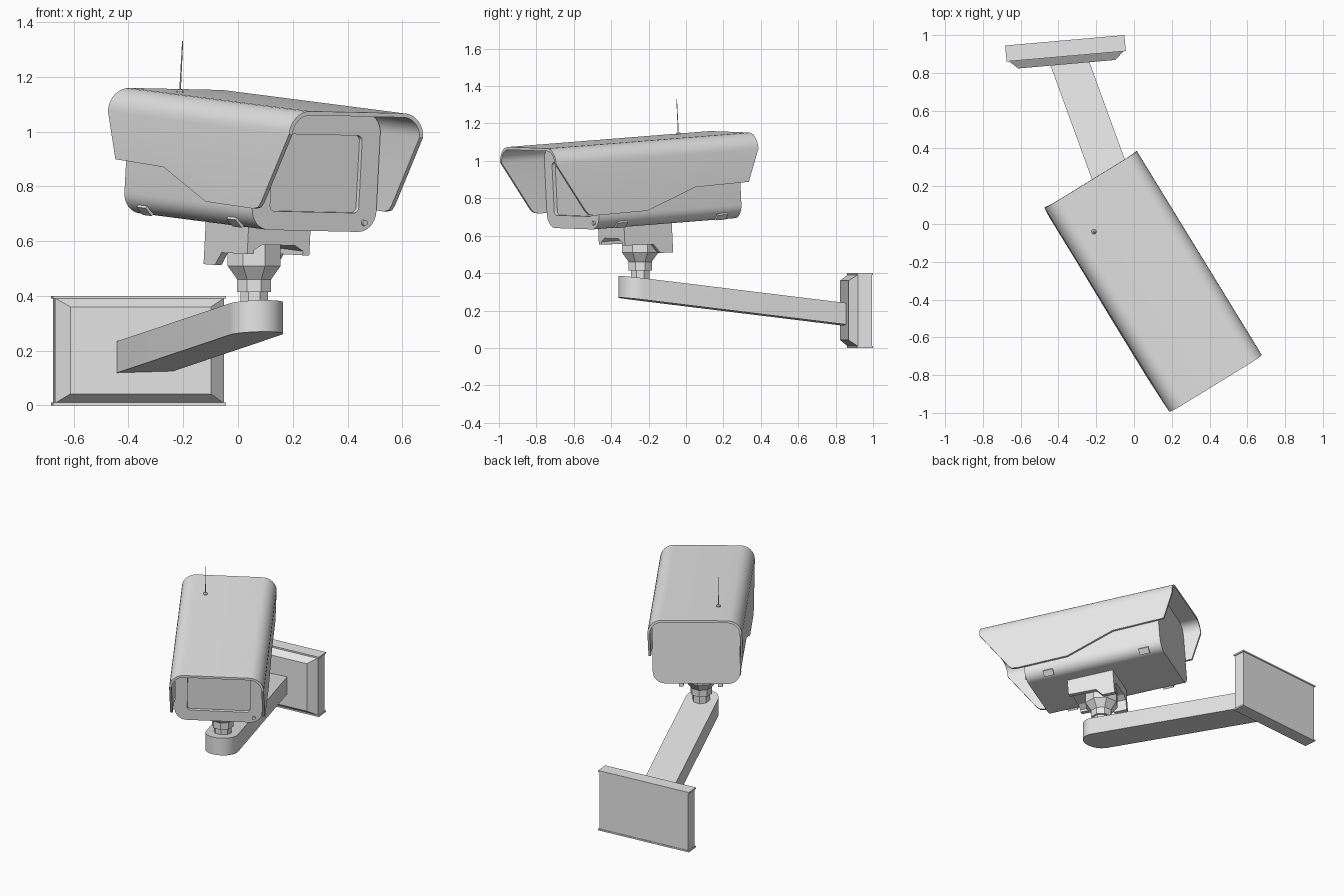
import bpy, bmesh, math
from mathutils import Matrix, Vector

if "Cube" in bpy.data.objects:
    bpy.data.objects.remove(bpy.data.objects["Cube"])

grey = bpy.data.materials.new("light_grey")
grey.diffuse_color = (0.8, 0.8, 0.8, 1)
grey.use_nodes = True
grey.node_tree.nodes["Principled BSDF"].inputs["Base Color"].default_value = grey.diffuse_color


def loft(name, rings):
    """Join matching rings of points into one closed solid."""
    bm = bmesh.new()
    vr = [[bm.verts.new(p) for p in r] for r in rings]
    n = len(vr[0])
    for a, b in zip(vr, vr[1:]):
        for i in range(n):
            j = (i + 1) % n
            bm.faces.new((a[i], a[j], b[j], b[i]))
    bm.faces.new(vr[0])
    bm.faces.new(vr[-1])
    bmesh.ops.recalc_face_normals(bm, faces=bm.faces[:])
    me = bpy.data.meshes.new(name)
    bm.to_mesh(me)
    bm.free()
    me.materials.append(grey)
    ob = bpy.data.objects.new(name, me)
    bpy.context.collection.objects.link(ob)
    return ob


def prism(name, pts, axis, a, b):
    """Extrude a 2D outline along x, y or z."""
    place = {"x": lambda p, t: (t, p[0], p[1]),
             "y": lambda p, t: (p[0], t, p[1]),
             "z": lambda p, t: (p[0], p[1], t)}[axis]
    return loft(name, [[place(p, t) for p in pts] for t in (a, b)])


def box(name, x, y, z):
    return prism(name, [(x[0], y[0]), (x[1], y[0]), (x[1], y[1]), (x[0], y[1])], "z", *z)


def arc(cx, cy, r, a0, a1, n=8):
    return [(cx + r * math.cos(math.radians(a0 + (a1 - a0) * i / n)),
             cy + r * math.sin(math.radians(a0 + (a1 - a0) * i / n))) for i in range(n + 1)]


def rounded(hw, z0, z1, r0, r1):
    """Rounded rectangle, r0 at the bottom corners and r1 at the top."""
    return (arc(hw - r1, z1 - r1, r1, 0, 90) + arc(-hw + r1, z1 - r1, r1, 90, 180)
            + arc(-hw + r0, z0 + r0, r0, 180, 270) + arc(hw - r0, z0 + r0, r0, 270, 360))


def lathe(name, prof, sides, at=(0, 0)):
    return loft(name, [[(at[0] + r * math.cos(2 * math.pi * (i + 0.5) / sides),
                         at[1] + r * math.sin(2 * math.pi * (i + 0.5) / sides), z)
                        for i in range(sides)] for r, z in prof])


def cut(ob, cutter, op):
    mod = ob.modifiers.new("cut", "BOOLEAN")
    mod.operation, mod.solver, mod.object = op, "EXACT", cutter
    bpy.context.view_layer.update()
    ev = ob.evaluated_get(bpy.context.evaluated_depsgraph_get())
    me = bpy.data.meshes.new_from_object(ev)
    ob.modifiers.clear()
    ob.data = me
    bpy.data.objects.remove(cutter)


def smooth(ob):
    bpy.ops.object.select_all(action="DESELECT")
    ob.select_set(True)
    bpy.context.view_layer.objects.active = ob
    bpy.ops.object.shade_smooth_by_angle(angle=math.radians(30))


# Camera head, built level with its front at -y and the hood top at z = 0
head = []

# Hood: arched shell trimmed by its side outline
W, T, R = 0.2875, 0.015, 0.088
outer = [(W, -0.6)] + arc(W - R, -R, R, 0, 90) + arc(-W + R, -R, R, 90, 180) + [(-W, -0.6)]
inner = ([(-W + T, -0.6)] + arc(-W + R, -R, R - T, 180, 90)
         + arc(W - R, -R, R - T, 90, 0) + [(W - T, -0.6)])
hood = prism("sun_hood", outer + inner, "y", -0.7, 0.7)
side = [(0.635, 0.1), (0.635, -0.085), (0.565, -0.258), (0.228, -0.264), (-0.078, -0.37),
        (-0.41, -0.373), (-0.445, -0.366), (-0.465, -0.345), (-0.635, -0.085), (-0.635, 0.1)]
cut(hood, prism("hood_cutter", side, "x", -0.5, 0.5), "INTERSECT")
head.append(hood)

# Housing with a recessed front window
body = prism("housing", rounded(0.266, -0.452, -0.015, 0.075, 0.075), "y", -0.37, 0.525)
cut(body, prism("window_cutter", rounded(0.19, -0.383, -0.1, 0.02, 0.02), "y", -0.45, -0.35),
    "DIFFERENCE")
head.append(body)

# Front screw
head.append(prism("front_screw", arc(0.215, -0.418, 0.011, 0, 330, 11), "y", -0.38, -0.36))

# Latches on the rounded lower edges
for sx in (-1, 1):
    for y in (-0.22, 0.41):
        latch = box("latch", (-0.02, 0.02), (-0.032, 0.032), (-0.012, 0.006))
        latch.data.transform(Matrix.Translation((sx * 0.24, y, -0.43))
                             @ Matrix.Rotation(-sx * math.radians(45), 4, "Y"))
        head.append(latch)

# Antenna
head.append(lathe("antenna_base", [(0.013, -0.01), (0.013, 0.006), (0.006, 0.012)], 10, (-0.131, 0.394)))
head.append(lathe("antenna_rod", [(0.003, 0), (0.002, 0.19)], 6, (-0.131, 0.394)))

# Bracket under the housing: web block with a side leg on each edge
web = [(-0.1325, -0.44), (-0.1325, -0.54), (-0.105, -0.54), (-0.07, -0.52),
       (0.07, -0.52), (0.105, -0.54), (0.1325, -0.54), (0.1325, -0.44)]
head.append(prism("bracket_web", web, "y", -0.135, 0.165))
leg = [(0.165, -0.45), (0.165, -0.612), (0.085, -0.61), (0.045, -0.562),
       (-0.135, -0.555), (-0.135, -0.45)]
for sx in (-1, 1):
    head.append(prism("bracket_leg", leg, "x", sx * 0.105, sx * 0.133))

aim = (Matrix.Translation((0.105, -0.3075, 1.113)) @ Matrix.Rotation(math.radians(31.5), 4, "Z")
       @ Matrix.Rotation(math.radians(3.85), 4, "X") @ Matrix.Rotation(math.radians(1.1), 4, "Y"))
for ob in head:
    ob.data.transform(aim)
for ob in (hood, body):
    smooth(ob)

# Eight-sided swivel joint
lathe("swivel_joint", [(0.054, 0.35), (0.054, 0.415), (0.067, 0.415), (0.067, 0.46),
                       (0.105, 0.51), (0.105, 0.6)], 8, (0.059, -0.245))

# Arm: round-ended bar sloping down to the wall
arm = prism("arm", arc(0, 0, 0.1, 180, 360, 16) + [(0.1, 1.21), (-0.1, 1.21)], "z", 0.258, 0.373)
for v in arm.data.vertices:
    v.co.z -= 0.115 * v.co.y
arm.data.transform(Matrix.Translation((0.065, -0.262, 0)) @ Matrix.Rotation(math.radians(20), 4, "Z"))
smooth(arm)

# Wall plate with a sloped rim and thin flanges at top and bottom
rings = [[(-h, y, z0), (h, y, z0), (h, y, z1), (-h, y, z1)]
         for h, y, z0, z1 in ((0.31, -0.004, 0.008, 0.392), (0.31, -0.08, 0.008, 0.392),
                              (0.258, -0.127, 0.042, 0.36))]
plate = [loft("wall_plate", rings)]
for z in (0, 0.39):
    plate.append(box("wall_flange", (-0.317, 0.317), (-0.085, 0), (z, z + 0.01)))
for ob in plate:
    ob.data.transform(Matrix.Translation((-0.3665, 0.9725, 0)) @ Matrix.Rotation(math.radians(5), 4, "Z"))
